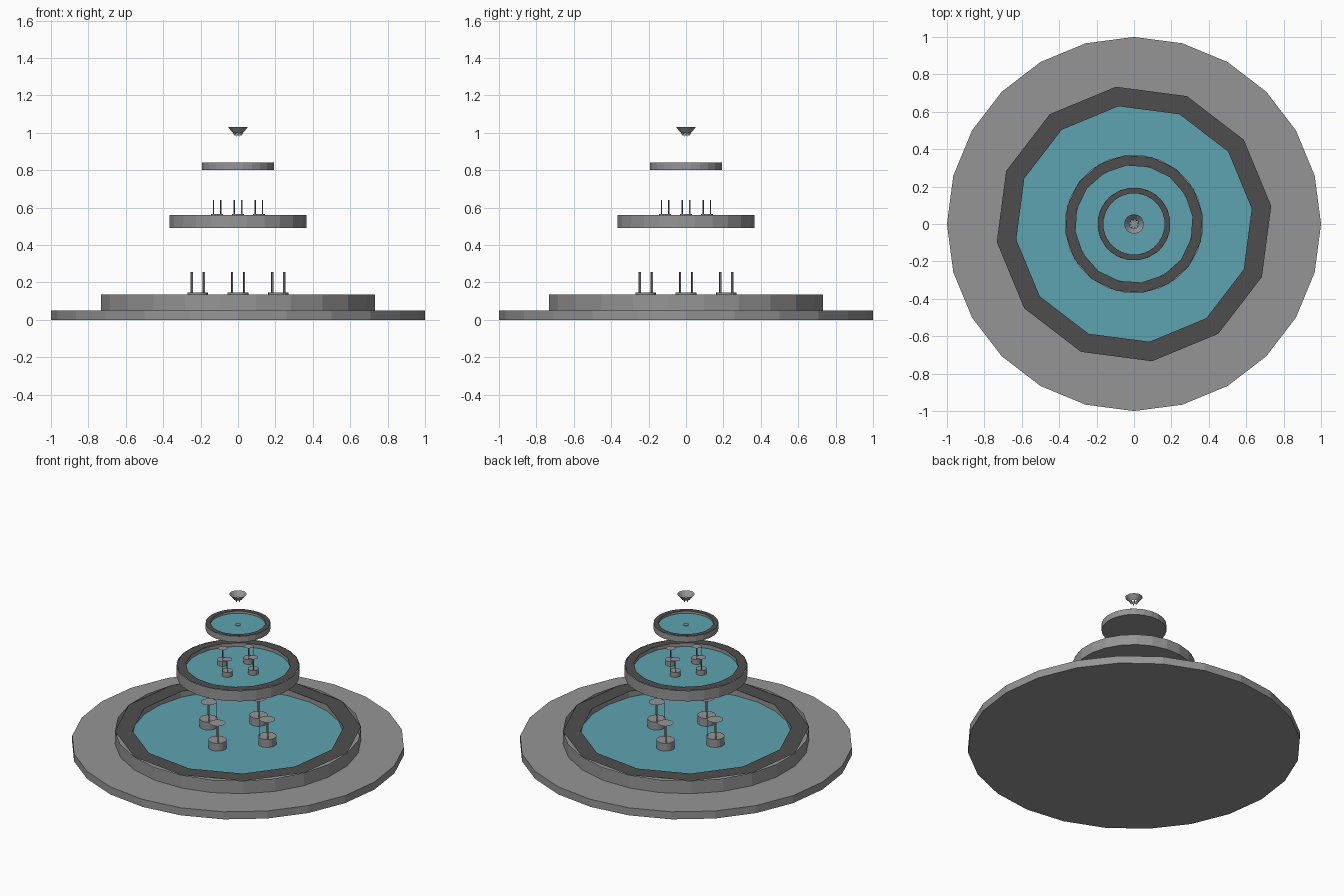
import bpy, bmesh, math
from mathutils import Vector

if "Cube" in bpy.data.objects:
    bpy.data.objects.remove(bpy.data.objects["Cube"])


def material(name, rgb):
    m = bpy.data.materials.new(name)
    m.diffuse_color = (*rgb, 1.0)
    m.use_nodes = True
    m.node_tree.nodes["Principled BSDF"].inputs["Base Color"].default_value = m.diffuse_color
    return m


STONE = material("grey stone", (0.30, 0.30, 0.30))
TRIM = material("dark stone", (0.076, 0.076, 0.076))
WATER = material("teal water", (0.11, 0.37, 0.44))


def ring(bm, r, z, n, turn=0.0, c=(0, 0)):
    return [bm.verts.new((c[0] + r * math.cos(turn + math.tau * i / n),
                          c[1] + r * math.sin(turn + math.tau * i / n), z))
            for i in range(n)]


def bridge(bm, a, b):
    n = len(a)
    for i in range(n):
        j = (i + 1) % n
        bm.faces.new((a[i], a[j], b[j], b[i]))


def finish(name, bm, mat):
    me = bpy.data.meshes.new(name)
    bm.to_mesh(me)
    bm.free()
    me.materials.append(mat)
    ob = bpy.data.objects.new(name, me)
    bpy.context.collection.objects.link(ob)
    return ob


def disc(name, r, z, n, mat, turn=0.0, c=(0, 0)):
    bm = bmesh.new()
    bm.faces.new(ring(bm, r, z, n, turn, c))
    return finish(name, bm, mat)


def drum(name, r, z0, z1, n, mat, c=(0, 0)):
    bm = bmesh.new()
    a, b = ring(bm, r, z0, n, 0, c), ring(bm, r, z1, n, 0, c)
    bridge(bm, a, b)
    bm.faces.new(a[::-1])
    bm.faces.new(b)
    return finish(name, bm, mat)


def basin(name, r, r_in, z0, z1, water_z, rim_sides):
    """Shell wall with a floor, a faceted flat rim and a water surface."""
    turn = math.radians(7.5)
    bm = bmesh.new()
    low, high = ring(bm, r, z0, 24, turn), ring(bm, r, z1, 24, turn)
    bridge(bm, low, high)
    bm.faces.new(low[::-1])
    inner_low = ring(bm, r_in, water_z, 24, turn)
    inner_high = ring(bm, r_in, z1, 24, turn)
    bridge(bm, inner_high, inner_low)
    finish(name + "_wall", bm, STONE)
    bm = bmesh.new()
    bridge(bm, ring(bm, r, z1, rim_sides, turn), ring(bm, r_in, z1, rim_sides, turn))
    finish(name + "_rim", bm, TRIM)
    disc(name + "_water", r_in, water_z, 24, WATER, turn)


def pillar(name, c, r, z0, z1, z2):
    """Round foot, four thin strips and a thin cap."""
    drum(name + "_foot", r, z0, z1, 16, STONE, c)
    bm = bmesh.new()
    pr = r * 0.84
    for k in range(4):
        a = math.radians(40 + 90 * k)
        pts = [Vector((c[0] + pr * math.cos(a + s), c[1] + pr * math.sin(a + s), 0))
               for s in (-0.1, 0.1)]
        bm.faces.new([bm.verts.new((p.x, p.y, z)) for p, z in
                      ((pts[0], z1), (pts[1], z1), (pts[1], z2), (pts[0], z2))])
    finish(name + "_strips", bm, STONE)
    disc(name + "_cap", r * 0.88, z2, 16, STONE, 0, c)


# Ground slab
drum("base_slab", 1.0, 0.0, 0.05, 24, STONE)

# Three basins
basin("lower_basin", 0.74, 0.635, 0.05, 0.135, 0.095, 12)
basin("middle_basin", 0.37, 0.315, 0.49, 0.56, 0.535, 16)
basin("upper_basin", 0.195, 0.165, 0.80, 0.84, 0.825, 20)

# Pillars standing in the lower two basins
for i, (dx, dy) in enumerate(((1, 0), (0, 1), (-1, 0), (0, -1))):
    pillar(f"lower_pillar_{i + 1}", (0.215 * dx, 0.215 * dy), 0.055, 0.095, 0.147, 0.257)
    pillar(f"middle_pillar_{i + 1}", (0.112 * dx, 0.112 * dy), 0.033, 0.535, 0.567, 0.64)

# Small foot in the upper basin
drum("upper_foot", 0.016, 0.825, 0.829, 12, STONE)

# Open cup on top with a toothed lower edge
bm = bmesh.new()
bottom, top = ring(bm, 0.026, 0.998, 16), ring(bm, 0.052, 1.03, 16)
bridge(bm, bottom, top)
tips = ring(bm, 0.016, 0.98, 16, math.pi / 16)
for i in range(0, 16, 2):
    bm.faces.new((bottom[i + 1], bottom[i], tips[i]))
bmesh.ops.delete(bm, geom=[v for v in tips if not v.link_faces], context='VERTS')
finish("top_cup", bm, STONE)
